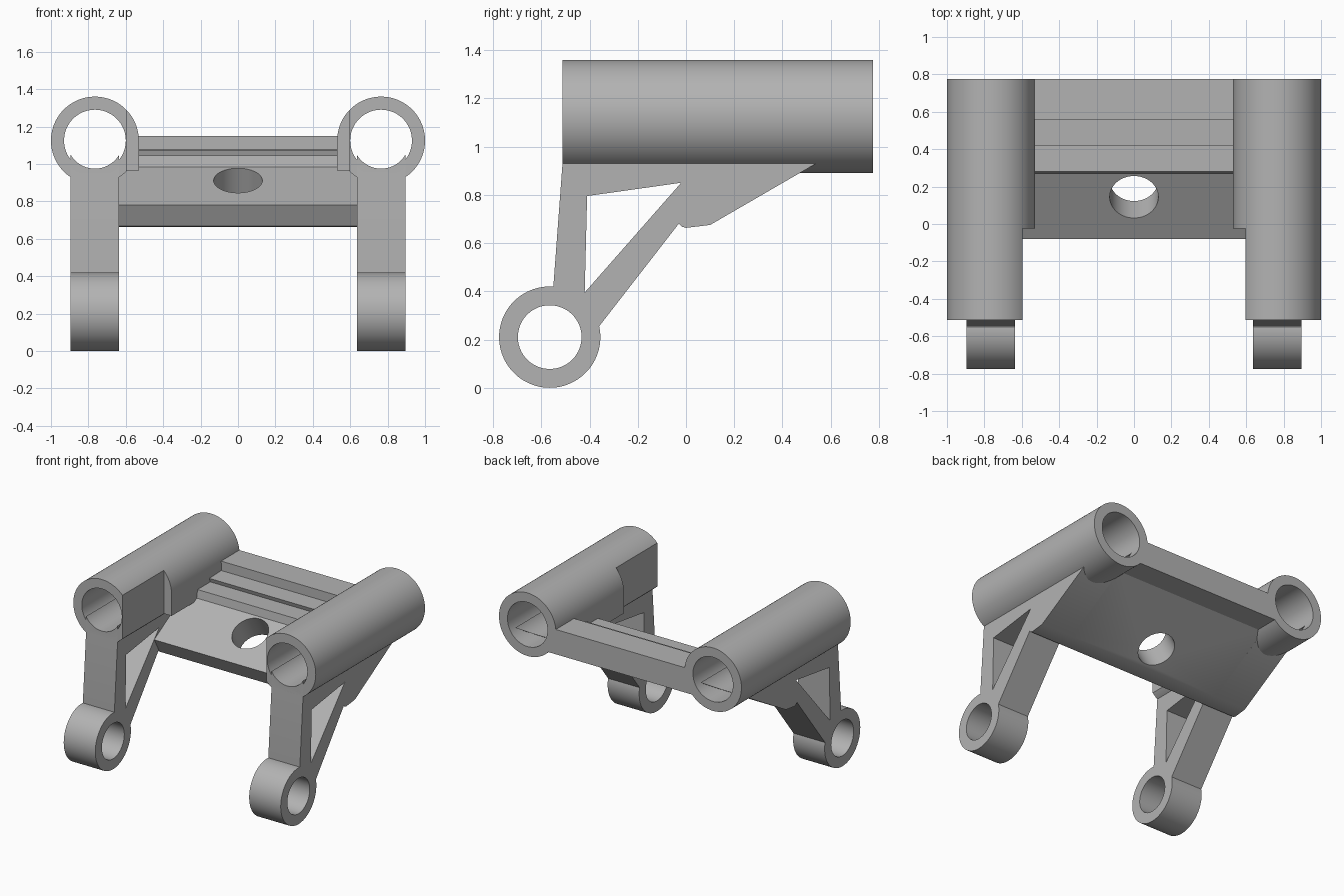
import bpy, bmesh, math
from mathutils import Matrix, Vector

if "Cube" in bpy.data.objects:
    bpy.data.objects.remove(bpy.data.objects["Cube"])

grey = bpy.data.materials.new("plain grey")
grey.use_nodes = True
grey.diffuse_color = (0.45, 0.45, 0.45, 1)
grey.node_tree.nodes["Principled BSDF"].inputs["Base Color"].default_value = grey.diffuse_color


def finish(name, bm):
    """Turn a bmesh into a grey object."""
    bmesh.ops.recalc_face_normals(bm, faces=bm.faces)
    mesh = bpy.data.meshes.new(name)
    bm.to_mesh(mesh)
    bm.free()
    mesh.materials.append(grey)
    obj = bpy.data.objects.new(name, mesh)
    bpy.context.collection.objects.link(obj)
    return obj


def prism(name, profile, x0, x1):
    """Extrude a (y, z) outline from x0 to x1."""
    bm = bmesh.new()
    face = bm.faces.new([bm.verts.new((x0, y, z)) for y, z in profile])
    new = bmesh.ops.extrude_face_region(bm, geom=[face])["geom"]
    moved = [v for v in new if isinstance(v, bmesh.types.BMVert)]
    bmesh.ops.translate(bm, verts=moved, vec=(x1 - x0, 0, 0))
    return finish(name, bm)


def box(name, low, high):
    (x0, y0, z0), (x1, y1, z1) = low, high
    return prism(name, [(y0, z0), (y1, z0), (y1, z1), (y0, z1)], x0, x1)


def cylinder(name, centre, axis, radius, length):
    bm = bmesh.new()
    turn = Vector(axis).to_track_quat("Z", "Y").to_matrix().to_4x4()
    bmesh.ops.create_cone(bm, cap_ends=True, segments=96, radius1=radius, radius2=radius,
                          depth=length, matrix=Matrix.Translation(centre) @ turn)
    return finish(name, bm)


def activate(obj):
    bpy.ops.object.select_all(action="DESELECT")
    obj.select_set(True)
    bpy.context.view_layer.objects.active = obj


def combine(obj, other, operation="DIFFERENCE"):
    """Apply a boolean and remove the helper."""
    activate(obj)
    mod = obj.modifiers.new("combine", "BOOLEAN")
    mod.operation, mod.solver, mod.object = operation, "EXACT", other
    bpy.ops.object.modifier_apply(modifier=mod.name)
    bpy.data.objects.remove(other)


def shade(obj, mirrored=True):
    activate(obj)
    bpy.ops.object.shade_smooth_by_angle(angle=math.radians(25))
    if mirrored:
        mod = obj.modifiers.new("mirror", "MIRROR")
        mod.use_mirror_merge = False


TUBE_X, TUBE_Z, FRONT, BACK = 0.765, 1.125, -0.512, 0.775
LEG_IN, LEG_OUT = 0.635, 0.895
tube_mid = (TUBE_X, (FRONT + BACK) / 2, TUBE_Z)
ALONG_Y, ALONG_X = (0, 1, 0), (1, 0, 0)


def bore(radius):
    return cylinder("bore_cutter", tube_mid, ALONG_Y, radius, 2)


# Long upper tubes, shaved flat on the inner front
tube = cylinder("upper_tubes", tube_mid, ALONG_Y, 0.235, BACK - FRONT)
combine(tube, box("front_shave", (0.3, -1, 0.8), (0.595, -0.025, 1.5)))
combine(tube, bore(0.165))
shade(tube)

# Filler between the tubes and the deck
filler = box("tube_fillers", (0.53, -0.025, 0.965), (0.597, BACK, TUBE_Z))
shade(filler)

# Legs: triangulated struts with a saddle under the tube
leg = prism("legs", [(FRONT, 1.06), (FRONT, 0.93), (-0.55, 0.42), (-0.545, 0.36),
                     (-0.455, 0.32), (-0.42, 0.25), (-0.36, 0.255), (-0.03, 0.68),
                     (-0.018, 0.668), (0, 0.663), (0.1, 0.675), (0.54, 0.93),
                     (0.75, 1.06)], LEG_IN, LEG_OUT)
combine(leg, prism("window_cutter", [(-0.41, 0.795), (-0.02, 0.85), (-0.42, 0.395)], 0.5, 1))
combine(leg, bore(0.15))
shade(leg)

# Round eyes at the feet
foot = ((LEG_IN + LEG_OUT) / 2, -0.565, 0.21)
eye = cylinder("foot_eyes", foot, ALONG_X, 0.21, LEG_OUT - LEG_IN)
combine(eye, cylinder("eye_cutter", foot, ALONG_X, 0.132, 1))
shade(eye)

# Stepped and sloping deck
deck = prism("deck", [(-0.08, 0.78), (-0.018, 0.668), (0, 0.663), (0.1, 0.675),
                      (0.6, 0.965), (BACK, 0.965), (BACK, 1.15), (0.56, 1.15),
                      (0.56, 1.08), (0.42, 1.075), (0.43, 1.045), (0.28, 1.045),
                      (0.27, 0.985)], -LEG_IN, LEG_IN)
for side in (-1, 1):
    combine(deck, cylinder("deck_cutter", (side * TUBE_X, 0, TUBE_Z), ALONG_Y, 0.166, 3))
combine(deck, cylinder("deck_hole", (0, 0.145, 0.91), (0, -0.5, 0.866), 0.13, 0.9))
shade(deck, mirrored=False)
